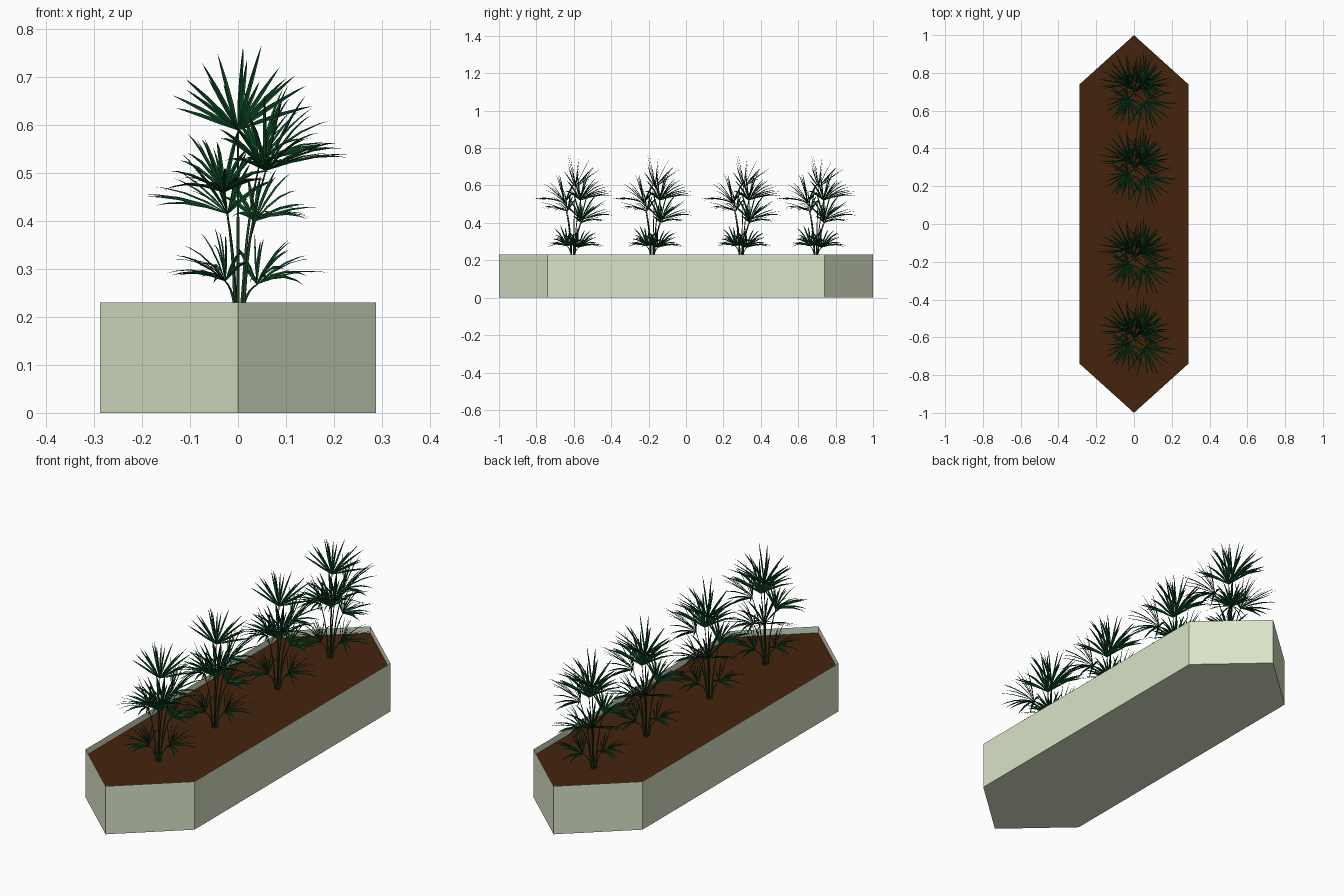
import bpy, bmesh, math, random
from mathutils import Vector

if "Cube" in bpy.data.objects:
    bpy.data.objects.remove(bpy.data.objects["Cube"])

random.seed(4)


def material(name, rgb):
    m = bpy.data.materials.new(name)
    m.diffuse_color = (*rgb, 1)
    m.use_nodes = True
    m.node_tree.nodes["Principled BSDF"].inputs["Base Color"].default_value = m.diffuse_color
    return m


stone = material("pale_stone", (0.70, 0.77, 0.58))
earth = material("earth", (0.060, 0.017, 0.004))
leaf_green = material("leaf_green", (0.004, 0.07, 0.018))
stem_green = material("stem_green", (0.012, 0.06, 0.015))


def add(name, data, mat=None, loc=(0, 0, 0)):
    ob = bpy.data.objects.new(name, data)
    ob.location = loc
    bpy.context.collection.objects.link(ob)
    if mat:
        data.materials.append(mat)
    return ob


# Long hexagonal box, open at the top, and the soil inside it
HEX = [(0, -1), (0.288, -0.74), (0.288, 0.74), (0, 1), (-0.288, 0.74), (-0.288, -0.74)]
RIM, SOIL = 0.23, 0.2


def hexagon(bm, z, scale=1.0):
    return bm.faces.new([bm.verts.new((x * scale, y * scale, z)) for x, y in HEX])


bm = bmesh.new()
top = hexagon(bm, RIM)
low = bmesh.ops.extrude_face_region(bm, geom=[top], use_keep_orig=True)
for v in [g for g in low["geom"] if isinstance(g, bmesh.types.BMVert)]:
    v.co.z = 0
bm.faces.remove(top)
bmesh.ops.recalc_face_normals(bm, faces=bm.faces)
me = bpy.data.meshes.new("planter_box")
bm.to_mesh(me)
bm.free()
add("planter_box", me, stone)

bm = bmesh.new()
hexagon(bm, SOIL, 0.998)
me = bpy.data.meshes.new("soil")
bm.to_mesh(me)
bm.free()
add("soil", me, earth)

# Palm fronds: hub position, heading, elevation, leaflet length, droop
FRONDS = [
    ((-0.027, -0.030, 0.275), 200, 60, 0.145, 0.040),
    ((0.040, 0.030, 0.268), 25, 58, 0.16, 0.040),
    ((-0.022, 0.045, 0.415), 135, 55, 0.195, 0.03),
    ((0.036, 0.045, 0.400), 50, 42, 0.15, 0.03),
    ((0.058, -0.045, 0.505), -55, 45, 0.20, 0.035),
    ((0.045, 0.040, 0.520), 45, 55, 0.20, 0.035),
    ((-0.030, -0.030, 0.460), 250, 52, 0.17, 0.035),
    ((0.000, 0.015, 0.590), 95, 72, 0.19, 0.010),
]
# Leaflet profile: position along the length, half width
PROFILE = [(0.0, 0.0012), (0.3, 0.0045), (0.6, 0.0040), (0.85, 0.0020)]


def leaflet(bm, hub, direction, normal, length, droop):
    side = direction.cross(normal).normalized()
    rows = []
    for t, w in PROFILE:
        p = hub + direction * length * t - Vector((0, 0, droop * t ** 2.5))
        rows.append([bm.verts.new(p + side * w * k + normal * abs(k) * w * 0.5)
                     for k in (-1, 0, 1)])
    tip = bm.verts.new(hub + direction * length - Vector((0, 0, droop)))
    for a, b in zip(rows, rows[1:]):
        for i in (0, 1):
            bm.faces.new((a[i], a[i + 1], b[i + 1], b[i]))
    for i in (0, 1):
        bm.faces.new((rows[-1][i], rows[-1][i + 1], tip))


def frond(bm, hub, heading, elevation, length, droop, count=19, spread=66):
    az, el = math.radians(heading), math.radians(elevation)
    f = Vector((math.cos(az) * math.cos(el), math.sin(az) * math.cos(el), math.sin(el)))
    s = Vector((-math.sin(az), math.cos(az), 0))
    n = f.cross(s)
    for i in range(count):
        u = 2 * i / (count - 1) - 1
        a = math.radians(spread * u + random.uniform(-4, 4))
        # alternate leaflets tip forward and back so the fan has depth
        tilt = (0.4 if i % 2 else -0.4) + random.uniform(-0.3, 0.3)
        d = (f * math.cos(a) + s * math.sin(a) + n * tilt).normalized()
        if d.z < 0.35:
            d.z = 0.35
            d.normalize()
        size = length * (1 - 0.12 * abs(u)) * random.uniform(0.88, 1.06)
        leaflet(bm, Vector(hub), d, n, size, droop * random.uniform(0.6, 1.3))


bm = bmesh.new()
for args in FRONDS:
    frond(bm, *args)
leaves = bpy.data.meshes.new("palm_leaves")
bm.to_mesh(leaves)
bm.free()
leaves.materials.append(leaf_green)

# Slender stems curving out from the base to each hub
stems = bpy.data.curves.new("palm_stems", "CURVE")
stems.dimensions = "3D"
stems.bevel_depth = 0.0022
stems.bevel_resolution = 1
stems.use_fill_caps = True
for hub, *_ in FRONDS:
    hub = Vector(hub)
    base = Vector((hub.x * 0.2, hub.y * 0.2, SOIL - 0.005))
    mid = Vector((hub.x * 0.25, hub.y * 0.25, (base.z + hub.z) / 2 + 0.02))
    sp = stems.splines.new("POLY")
    sp.points.add(6)
    for i, pt in enumerate(sp.points):
        t = i / 6
        p = base * (1 - t) ** 2 + mid * 2 * t * (1 - t) + hub * t * t
        pt.co = (*p, 1)
        pt.radius = 1.7 - t
stems.materials.append(stem_green)

# Four identical palms in a row
for i, y in enumerate((-0.605, -0.18, 0.295, 0.695), 1):
    add(f"palm_leaves_{i}", leaves, loc=(0, y, 0))
    add(f"palm_stems_{i}", stems, loc=(0, y, 0))
